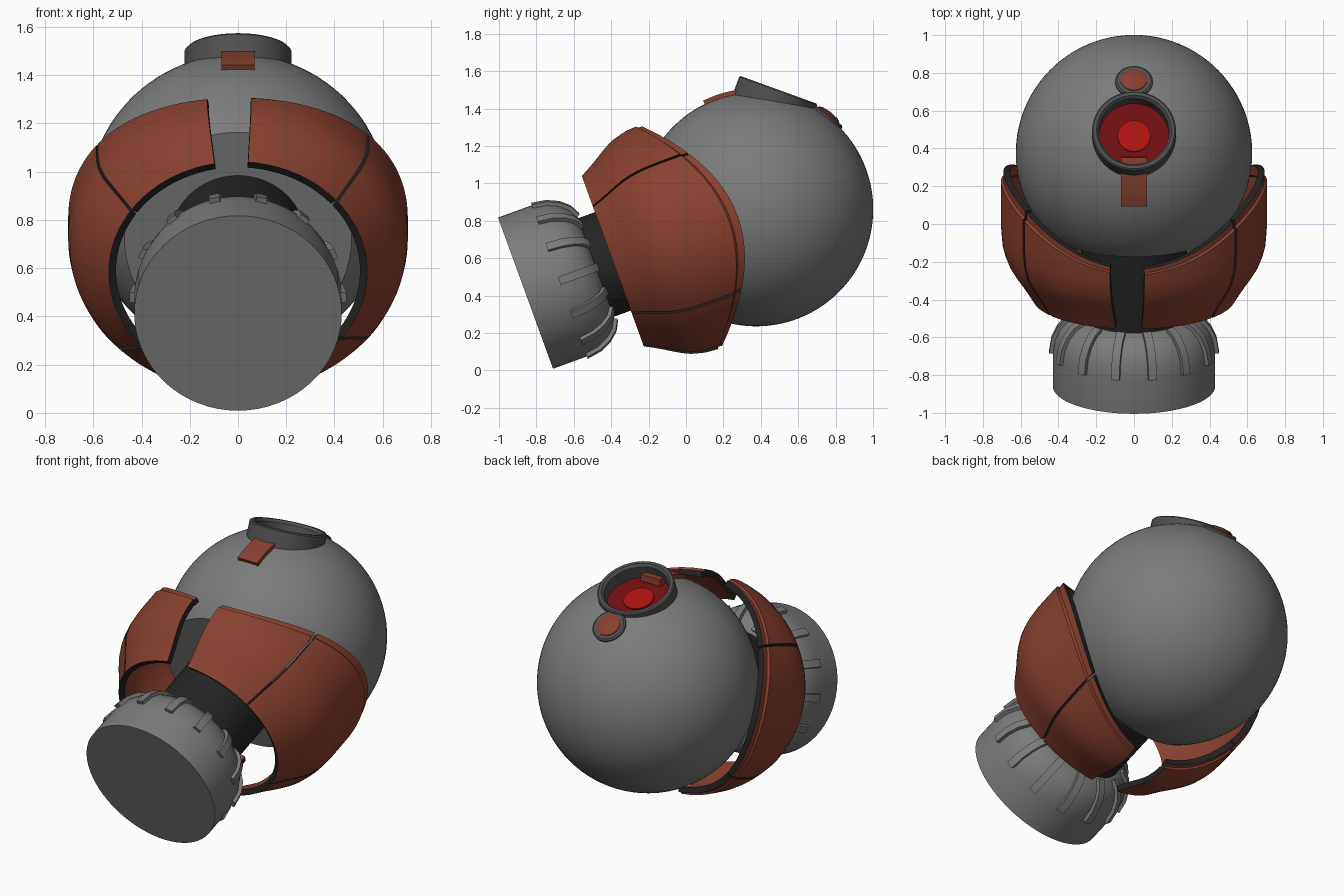
import bpy, bmesh
from math import radians, sin, cos, pi, acos
from mathutils import Vector, Matrix

cube = bpy.data.objects.get("Cube")
if cube:
    bpy.data.objects.remove(cube, do_unlink=True)


def material(name, *rgb):
    m = bpy.data.materials.new(name)
    m.use_nodes = True
    m.diffuse_color = (*rgb, 1)
    m.node_tree.nodes["Principled BSDF"].inputs["Base Color"].default_value = (*rgb, 1)
    return m


GREY = material("grey", .2, .2, .2)
DARK_GREY = material("dark_grey", .08, .08, .08)
BLACK = material("black", .018, .018, .018)
RUST = material("rust", .25, .052, .03)
RED = material("red", .42, .006, .006)
DARK_RED = material("dark_red", .16, .005, .006)

# Body axis runs forward and down from the ball centre
CENTER = Vector((0, .375, .862))
RADIUS = .626
BODY = Matrix.Translation(CENTER) @ Matrix.Rotation(radians(110), 4, 'X')
EYE = Matrix.Translation((0, .276, .898)) @ Matrix.Rotation(radians(-20), 4, 'X')
BUTTON = Matrix.Translation(CENTER) @ Matrix.Rotation(radians(-37.5), 4, 'X')


def add_object(name, bm, frame, *mats):
    mesh = bpy.data.meshes.new(name)
    bm.to_mesh(mesh)
    bm.free()
    ob = bpy.data.objects.new(name, mesh)
    bpy.context.collection.objects.link(ob)
    ob.matrix_world = frame
    for m in mats:
        mesh.materials.append(m)
    return ob


def activate(ob):
    bpy.ops.object.select_all(action='DESELECT')
    ob.select_set(True)
    bpy.context.view_layer.objects.active = ob


def smooth(ob):
    activate(ob)
    bpy.ops.object.shade_smooth_by_angle(angle=radians(30))
    return ob


def lathe(name, profile, frame, mat, segments=64):
    """Revolve (radius, height) points around the local z axis."""
    bm = bmesh.new()
    vs = [bm.verts.new((r, 0, h)) for r, h in profile]
    es = [bm.edges.new(p) for p in zip(vs, vs[1:])]
    bmesh.ops.spin(bm, geom=vs + es, cent=(0, 0, 0), axis=(0, 0, 1),
                   angle=2 * pi, steps=segments, use_duplicate=False)
    bmesh.ops.remove_doubles(bm, verts=bm.verts, dist=1e-4)
    bmesh.ops.recalc_face_normals(bm, faces=bm.faces)
    return smooth(add_object(name, bm, frame, mat))


def strip(name, path, pivot, width, height, frame, mat):
    """Raised bar following a (y, z) path, thickened away from a pivot."""
    bm = bmesh.new()
    rows = []
    for p in path:
        p = Vector(p)
        out = (p - Vector(pivot)).normalized()
        lo, hi = p - out * .02, p + out * height
        rows.append([bm.verts.new((x, q.x, q.y)) for x, q in
                     ((-width / 2, lo), (width / 2, lo), (width / 2, hi), (-width / 2, hi))])
    for a, b in zip(rows, rows[1:]):
        for i in range(4):
            j = (i + 1) % 4
            bm.faces.new((a[i], a[j], b[j], b[i]))
    bm.faces.new(rows[0])
    bm.faces.new(rows[-1])
    bmesh.ops.recalc_face_normals(bm, faces=bm.faces)
    return smooth(add_object(name, bm, frame, mat))


# Ball with a flat front and a round eye socket
flat = .413
start = acos(flat / RADIUS)
arc = [start + (pi - start) * i / 40 for i in range(41)]
ball = lathe("ball", [(0, flat)] + [(RADIUS * sin(a), RADIUS * cos(a)) for a in arc],
             BODY, GREY, 96)
cutter = lathe("socket_cutter", [(0, .52), (.2, .52), (.2, .9), (0, .9)], EYE, GREY)
cutter.hide_render = True
cut = ball.modifiers.new("socket", 'BOOLEAN')
cut.operation, cut.object = 'DIFFERENCE', cutter
activate(ball)
bpy.ops.object.modifier_apply(modifier="socket")
bpy.data.objects.remove(cutter, do_unlink=True)
smooth(ball)

# Eye: housing ring, lens and pupil
lathe("eye_ring", [(.185, .5), (.185, .625), (.198, .641), (.215, .641), (.222, .634),
                   (.222, .5), (.185, .5)], EYE, DARK_GREY)
lathe("eye_lens", [(0, .548), (.188, .548), (.188, .525), (0, .525)], EYE, DARK_RED)
lathe("eye_pupil", [(0, .556), (.087, .556), (.087, .54), (0, .54)], EYE, RED)

# Round button behind the eye and tab in front of it
lathe("button_base", [(0, .635), (.09, .635), (.1, .627), (.1, .58), (0, .58)],
      BUTTON, DARK_GREY, 40)
lathe("button", [(0, .655), (.05, .65), (.07, .64), (.07, .6), (0, .6)], BUTTON, RUST, 40)
tab_path = [(RADIUS * sin(radians(a)), RADIUS * cos(radians(a))) for a in range(-26, 0, 3)]
strip("eye_tab", tab_path, (0, 0), .135, .02, Matrix.Translation(CENTER), RUST)

# Neck and front cap
lathe("neck", [(0, .4), (.28, .4), (.28, .93), (0, .93)], BODY, BLACK)
shoulder = [(.3, .915), (.35, .94), (.39, .985), (.418, .045 + 1), (.43, 1.12)]
lathe("front_cap", [(0, .91), (.275, .91)] + shoulder + [(.43, 1.312), (0, 1.312)], BODY, GREY)

# Ribs around the cap shoulder
for k in range(14):
    turn = Matrix.Rotation((k + .5) * 2 * pi / 14, 4, 'Z')
    strip(f"cap_rib_{k + 1}", shoulder, (.2, 1.12), .045, .02, BODY @ turn, GREY)

# Armour collar: six curved plates with dark edges
FRONT = .815
COLLAR = [(.0, .64), (.42, .64), (.52, .632), (.6, .61), (.66, .578), (.74, .528), (FRONT, .487)]
ROWS = [0, .06, .075] + [.15 + .85 * i / 12 for i in range(13)]


def collar_radius(t):
    for (t0, r0), (t1, r1) in zip(COLLAR, COLLAR[1:]):
        if t <= t1:
            return r0 + (r1 - r0) * (t - t0) / (t1 - t0)
    return COLLAR[-1][1]


def plate(name, a0, a1):
    bm = bmesh.new()
    n = max(4, round((a1 - a0) / 3))
    columns = []
    for i in range(n + 1):
        a = radians(a0 + (a1 - a0) * i / n)
        rear = .105 + .32 * cos(a) ** 2
        column = []
        for s in ROWS:
            t = rear + (FRONT - rear) * s
            r = collar_radius(t) - (.012 if s < .07 else 0)
            column.append(bm.verts.new((1.1 * r * sin(a), r * cos(a), t)))
        columns.append(column)
    for p, q in zip(columns, columns[1:]):
        for j in range(len(ROWS) - 1):
            bm.faces.new((p[j], p[j + 1], q[j + 1], q[j]))
    ob = add_object(name, bm, BODY, RUST, BLACK)
    solid = ob.modifiers.new("thickness", 'SOLIDIFY')
    solid.thickness, solid.offset = .035, -1
    solid.material_offset_rim = 1
    activate(ob)
    bpy.ops.object.modifier_apply(modifier="thickness")
    smooth(ob)


TWIST = -3
for part, a0, a1 in (("upper", 7.5, 52.4), ("side", 53.6, 129.4), ("lower", 130.6, 170)):
    plate(f"left_{part}_plate", a0 + TWIST, a1 + TWIST)
    plate(f"right_{part}_plate", -a1 + TWIST, -a0 + TWIST)
